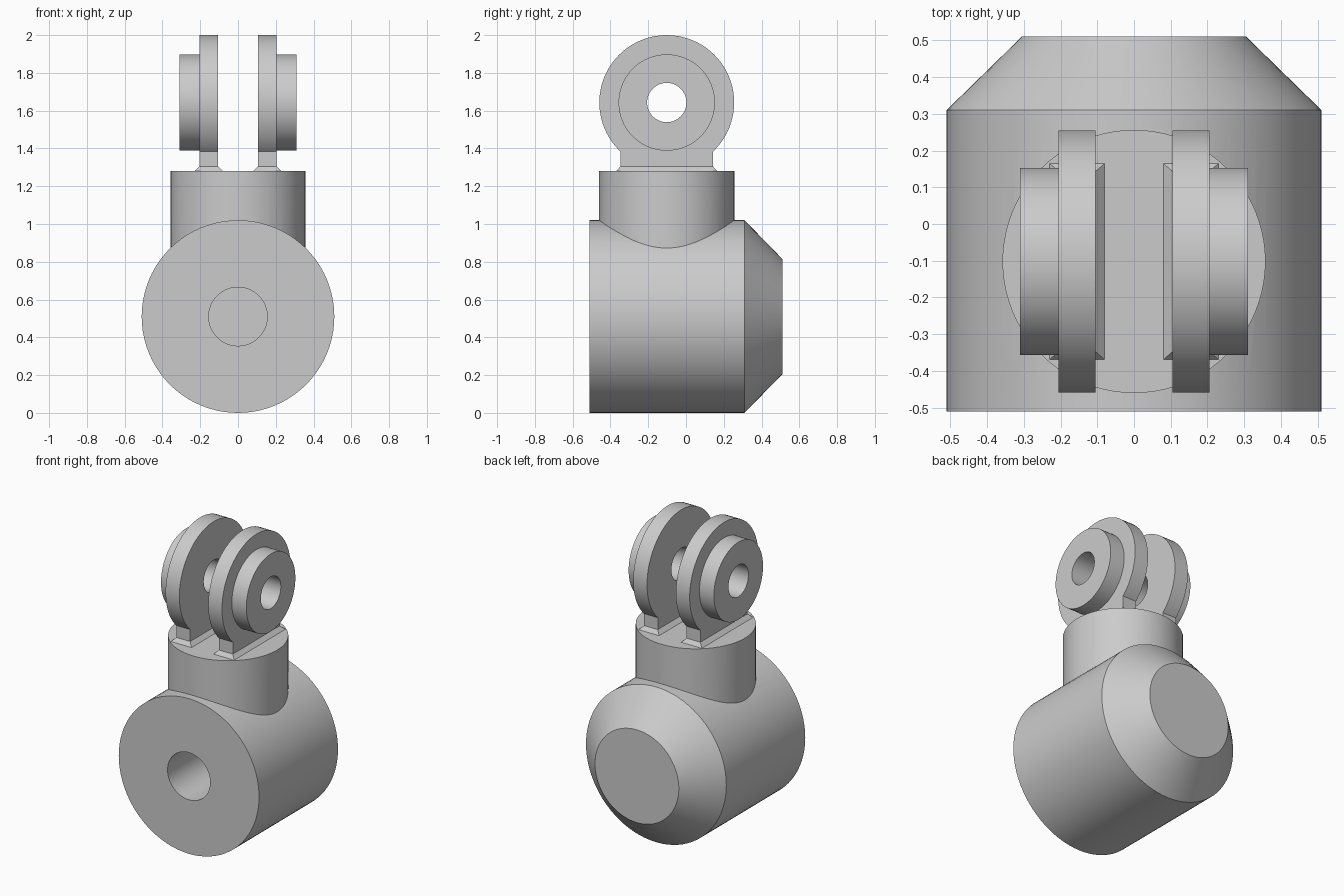
import bpy, bmesh, math
from mathutils import Matrix, Vector

cube = bpy.data.objects.get("Cube")
if cube:
    bpy.data.objects.remove(cube, do_unlink=True)

grey = bpy.data.materials.new("light_grey")
grey.use_nodes = True
grey.diffuse_color = (0.6, 0.6, 0.6, 1)
grey.node_tree.nodes["Principled BSDF"].inputs["Base Color"].default_value = grey.diffuse_color

SIDES = 80
AXIS_Y = -0.102       # depth position of neck and lugs
PIN_Z = 1.643         # height of the pin hole
BARREL_R = 0.51


def add_object(name, bm):
    bmesh.ops.remove_doubles(bm, verts=bm.verts, dist=1e-5)
    bmesh.ops.recalc_face_normals(bm, faces=bm.faces)
    mesh = bpy.data.meshes.new(name)
    bm.to_mesh(mesh)
    bm.free()
    mesh.materials.append(grey)
    obj = bpy.data.objects.new(name, mesh)
    bpy.context.collection.objects.link(obj)
    return obj


def lathe(name, profile, direction, origin, closed=False):
    """Revolve (radius, distance) points about an axis."""
    bm = bmesh.new()
    verts = [bm.verts.new((r, 0, d)) for r, d in profile]
    pairs = list(zip(verts, verts[1:]))
    if closed:
        pairs.append((verts[-1], verts[0]))
    edges = [bm.edges.new(p) for p in pairs]
    bmesh.ops.spin(bm, geom=verts + edges, cent=(0, 0, 0), axis=(0, 0, 1),
                   angle=math.tau, steps=SIDES, use_merge=False)
    turn = Vector((0, 0, 1)).rotation_difference(Vector(direction)).to_matrix().to_4x4()
    bm.transform(Matrix.Translation(origin) @ turn)
    return add_object(name, bm)


def select_only(obj):
    bpy.ops.object.select_all(action='DESELECT')
    obj.select_set(True)
    bpy.context.view_layer.objects.active = obj


def join_solid(base, extra):
    select_only(base)
    mod = base.modifiers.new("union", 'BOOLEAN')
    mod.operation, mod.solver, mod.object = 'UNION', 'EXACT', extra
    bpy.ops.object.modifier_apply(modifier=mod.name)
    bpy.data.objects.remove(extra, do_unlink=True)


def foot(name, side):
    """Post under a lug, flaring out where it meets the neck."""
    bm = bmesh.new()
    rings = []
    for z, half_x, half_y in ((1.27, 0.075, 0.267), (1.28, 0.075, 0.267),
                              (1.305, 0.05, 0.245), (1.42, 0.05, 0.245)):
        rings.append([bm.verts.new((side * 0.155 + sx * half_x, AXIS_Y + sy * half_y, z))
                      for sx, sy in ((-1, -1), (1, -1), (1, 1), (-1, 1))])
    for low, high in zip(rings, rings[1:]):
        for i in range(4):
            j = (i + 1) % 4
            bm.faces.new((low[i], low[j], high[j], high[i]))
    bm.faces.new(rings[0])
    bm.faces.new(rings[-1])
    return add_object(name, bm)


# Barrel with a blind bore in front and a chamfered back
body = lathe("barrel_and_neck",
             [(0, 0.2), (0.155, 0.2), (0.155, -0.51), (BARREL_R, -0.51),
              (BARREL_R, 0.31), (0.305, 0.51), (0, 0.51)],
             (0, 1, 0), (0, 0, BARREL_R))

# Upright neck
neck = lathe("neck", [(0, 0.78), (0.358, 0.78), (0.358, 1.28), (0, 1.28)],
             (0, 0, 1), (0, AXIS_Y, 0))
join_solid(body, neck)
parts = [body]

# Pair of drilled lugs with outer bosses
for name, side in (("left", 1), ("right", -1)):
    lug = lathe(name + "_lug",
                [(0.104, 0.105), (0.357, 0.105), (0.357, 0.205),
                 (0.255, 0.205), (0.255, 0.31), (0.104, 0.31)],
                (side, 0, 0), (0, AXIS_Y, PIN_Z), closed=True)
    join_solid(lug, foot(name + "_foot", side))
    parts.append(lug)

for obj in parts:
    select_only(obj)
    bpy.ops.object.shade_smooth_by_angle(angle=math.radians(30))
